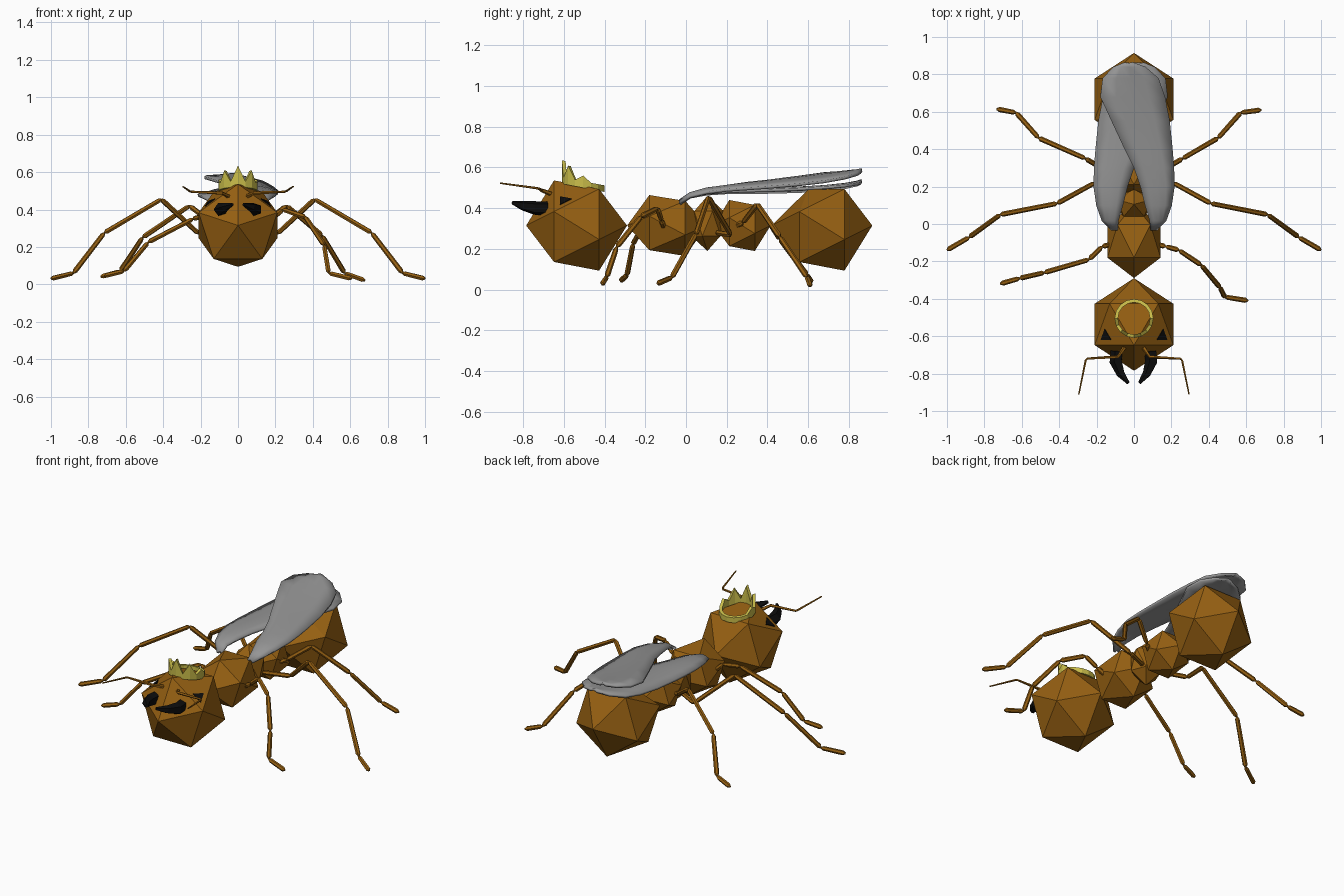
import bpy, bmesh, math
from mathutils import Vector, Matrix

if "Cube" in bpy.data.objects:
    bpy.data.objects.remove(bpy.data.objects["Cube"])


def material(name, rgb):
    m = bpy.data.materials.new(name)
    m.diffuse_color = (*rgb, 1)
    m.use_nodes = True
    m.node_tree.nodes["Principled BSDF"].inputs["Base Color"].default_value = m.diffuse_color
    return m


BROWN = material("brown", (0.305, 0.117, 0.006))
GREY = material("wing grey", (0.30, 0.30, 0.30))
GOLD = material("gold", (0.60, 0.52, 0.07))
BLACK = material("black", (0.004, 0.004, 0.004))


def finish(name, bm, mat, smooth=False):
    bmesh.ops.recalc_face_normals(bm, faces=bm.faces)
    me = bpy.data.meshes.new(name)
    bm.to_mesh(me)
    bm.free()
    me.materials.append(mat)
    for p in me.polygons:
        p.use_smooth = smooth
    ob = bpy.data.objects.new(name, me)
    bpy.context.collection.objects.link(ob)
    return ob


# Icosahedron axis laid along -y, with a ring vertex pointing up
LAY = Matrix(((0, -1, 0, 0), (0, 0, -1, 0), (1, 0, 0, 0), (0, 0, 0, 1)))


def ico(name, centre, radii, turn=LAY, fix=None):
    bm = bmesh.new()
    m = Matrix.Translation(centre) @ Matrix.Diagonal((*radii, 1)) @ turn
    bmesh.ops.create_icosphere(bm, subdivisions=1, radius=1, matrix=m)
    if fix:
        max(bm.verts, key=lambda v: v.co.z).co = fix
    return finish(name, bm, BROWN)


def add_tube(bm, pts, radii, sides=6):
    pts = [Vector(p) for p in pts]
    rings = []
    for i, p in enumerate(pts):
        d = (pts[min(i + 1, len(pts) - 1)] - pts[max(i - 1, 0)]).normalized()
        u = d.cross(Vector((0, 0, 1)))
        u = u.normalized() if u.length > 1e-4 else Vector((1, 0, 0))
        w = u.cross(d)
        rings.append([bm.verts.new(p + radii[i] * (math.cos(a) * u + math.sin(a) * w))
                      for a in (2 * math.pi * k / sides for k in range(sides))])
    for a, b in zip(rings, rings[1:]):
        for k in range(sides):
            j = (k + 1) % sides
            bm.faces.new((a[k], a[j], b[j], b[k]))
    bm.faces.new(rings[0])
    bm.faces.new(rings[-1])


# Body
R = 0.2475
ico("head", (0, -0.537, 0.315), (R, R, R))
ico("front_thorax", (0, -0.092, 0.315), (0.167, 0.197, 0.167))
ico("mid_thorax", (0, 0.105, 0.325), (0.105, 0.09, 0.135), Matrix.Rotation(math.pi / 2, 4, 'Z'))
ico("rear_thorax", (0, 0.275, 0.315), (0.14, 0.14, 0.14))
ico("abdomen", (0, 0.667, 0.315), (R, R, R), fix=(0, 0.60, 0.492))

# Legs: each segment is a thin bar pinched at the joints
LEGS = {
    "right_front_leg": [(.08, -.10, .28), (.17, -.12, .34), (.24, -.14, .40), (.36, -.22, .36),
                        (.46, -.34, .21), (.485, -.39, .06), (.61, -.41, .03)],
    "left_front_leg": [(-.08, -.10, .28), (-.17, -.12, .37), (-.24, -.19, .35),
                       (-.48, -.26, .225), (-.61, -.29, .07), (-.715, -.32, .045)],
    "right_rear_leg": [(.06, .22, .30), (.14, .28, .33), (.26, .35, .42), (.45, .46, .26),
                       (.57, .595, .06), (.68, .61, .02)],
    "left_rear_leg": [(-.06, .22, .30), (-.14, .28, .33), (-.26, .35, .42), (-.51, .46, .25),
                      (-.63, .595, .07), (-.735, .615, .04)],
}
MIDDLE = [(.06, .15, .28), (.21, .22, .27), (.41, .11, .455), (.715, .05, .275),
          (.88, -.07, .06), (1.0, -.14, .03)]
LEGS["right_middle_leg"] = MIDDLE
LEGS["left_middle_leg"] = [(-x, y, z) for x, y, z in MIDDLE]
for name, path in LEGS.items():
    bm = bmesh.new()
    for a, b in zip(path, path[1:]):
        a, b = Vector(a), Vector(b)
        n = (b - a).normalized() * 0.015
        add_tube(bm, [a, a + n, b - n, b], [.005, .013, .014, .005])
    finish(name, bm, BROWN)

# Wing stations: y, outer x, inner x, outer z, inner z (right wing lies on top)
WING = [(-.03, .12, .09, .42, .43), (.02, .17, .085, .455, .465), (.1, .20, .06, .475, .49),
        (.2, .215, .035, .488, .503), (.3, .213, 0, .495, .52), (.4, .205, -.05, .502, .532),
        (.55, .19, -.12, .515, .552), (.68, .165, -.18, .53, .57), (.78, .13, -.168, .548, .577),
        (.84, .06, -.11, .565, .58), (.862, -.01, -.05, .575, .58)]
for side, sx, drop in (("right", 1, 0), ("left", -1, 0.052)):
    bm = bmesh.new()
    rows = []
    for y, xo, xi, zo, zi in WING:
        fall = drop * max(y, 0) / 0.86
        rows.append([bm.verts.new((sx * (xo + (xi - xo) * t), y,
                                   zo + (zi - zo) * t * (0.3 if drop else 1)
                                   + 0.012 * math.sin(math.pi * t) - fall))
                     for t in (0, .25, .5, .75, 1)])
    for a, b in zip(rows, rows[1:]):
        for k in range(4):
            bm.faces.new((a[k], a[k + 1], b[k + 1], b[k]))
    wing = finish(side + "_wing", bm, GREY, True)
    mod = wing.modifiers.new("thickness", 'SOLIDIFY')
    mod.thickness = 0.014
    mod.offset = 0

# Crown: slanted band with five points, tallest in front
bm = bmesh.new()
N = 16
TIPS = {0: .105, 2: .085, 4: .05}
cols = []
for k in range(N):
    a = 2 * math.pi * k / N
    h = TIPS.get(min(k, N - k), 0.022)
    col = []
    for r, top in ((.104, 0), (.104, 1), (.086, 1), (.086, 0)):
        x, y = r * math.sin(a), -.505 - r * math.cos(a)
        col.append(bm.verts.new((x, y, .528 - .19 * (y + .6) - .01 + (h + .01) * top)))
    cols.append(col)
for k in range(N):
    a, b = cols[k], cols[(k + 1) % N]
    for i in range(4):
        j = (i + 1) % 4
        bm.faces.new((a[i], b[i], b[j], a[j]))
finish("crown", bm, GOLD)

# Eyes, jaws and feelers, mirrored left and right
for side, s in (("right", 1), ("left", -1)):
    tri = [Vector((0, -.648, .536)), Vector((s * .2106, -.648, .383)), Vector((s * .13, -.426, .494))]
    mid = sum(tri, Vector()) / 3
    centre = tri[0] * .2 + tri[1] * .58 + tri[2] * .22
    n = (tri[1] - tri[0]).cross(tri[2] - tri[0]).normalized() * s
    bm = bmesh.new()
    low, high = ([bm.verts.new(centre + (v - mid) * .26 + n * d) for v in tri] for d in (-.003, .005))
    bm.faces.new(low)
    bm.faces.new(high)
    for i in range(3):
        j = (i + 1) % 3
        bm.faces.new((low[i], low[j], high[j], high[i]))
    finish(side + "_eye", bm, BLACK)

    bm = bmesh.new()
    add_tube(bm, [(s * .09, -.68, .40), (s * .095, -.735, .40), (s * .07, -.80, .413), (s * .03, -.85, .427)],
             [.035, .036, .024, .009], 5)
    finish(side + "_jaw", bm, BLACK)

    bm = bmesh.new()
    add_tube(bm, [(s * .05, -.66, .47), (s * .085, -.71, .488), (s * .25, -.72, .495), (s * .258, -.73, .498),
                  (s * .295, -.912, .523)], [.012, .009, .006, .006, .004], 5)
    finish(side + "_feeler", bm, BROWN)
